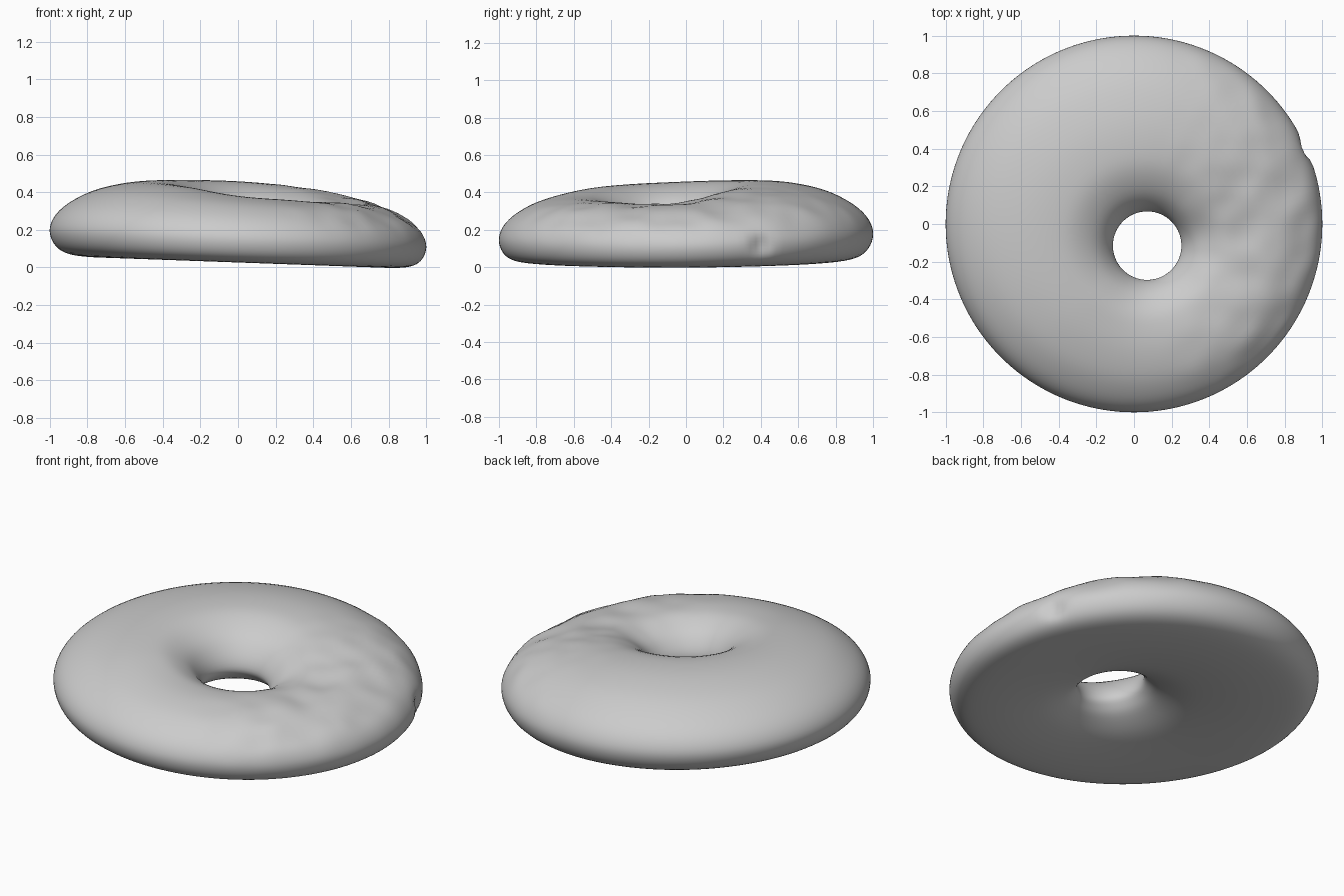
import bpy, bmesh, math
from mathutils import Vector, noise

cube = bpy.data.objects.get("Cube")
if cube:
    bpy.data.objects.remove(cube)

AROUND, SECTION = 160, 72

# Cross-section: (distance from hole to rim, height from base to crest)
PROFILE = [(0, .45), (.03, .63), (.11, .82), (.24, .96), (.38, 1), (.55, .98),
           (.73, .89), (.87, .74), (.96, .57), (1, .38), (.985, .2), (.93, .07),
           (.83, .01), (.65, 0), (.45, .03), (.25, .1), (.1, .22), (.03, .33)]
# Crest height every 45 degrees, counterclockwise from the +x side
CREST = [.34, .41, .455, .465, .455, .43, .375, .35]


def loop_spline(points, f):
    """Smooth closed curve through points, f from 0 to 1."""
    n = len(points)
    i, s = int(f * n), f * n % 1
    a, b, c, d = (points[(i + k) % n] for k in (-1, 0, 1, 2))
    return b + (c - a) * (s / 2) + (a * 2 - b * 5 + c * 4 - d) * (s * s / 2) \
        + (b * 3 - a - c * 3 + d) * (s ** 3 / 2)


def bump(p, centre, radius):
    return math.exp(-((p - Vector(centre)).length / radius) ** 2)


def surface_point(around, section):
    angle = around * math.tau
    way = Vector((math.cos(angle), math.sin(angle), 0))
    t, h = loop_spline([Vector(p) for p in PROFILE], section)
    hole = Vector((.07, -.115, 0)) + way * .182
    p = hole.lerp(way, t)
    # The ring leans gently toward +x and its crest sags there
    base = .036 * (.75 - p.x) + .008 * max(0, p.y)
    p.z = base + h * (loop_spline(CREST, around) - base)
    # Uneven crust on the +x side
    rough = max(0, min(1, (p.x - .15) * 2)) * max(0, min(1, (p.z - .08) * 6))
    p.z += .014 * rough * noise.noise(p * 7)
    # Small nick in the rim
    p -= way * .035 * bump(p, (.9, .4, .12), .05)
    return p


# Ring body
bm = bmesh.new()
grid = [[bm.verts.new(surface_point(i / AROUND, j / SECTION))
         for j in range(SECTION)] for i in range(AROUND)]
for i in range(AROUND):
    for j in range(SECTION):
        k, m = (i + 1) % AROUND, (j + 1) % SECTION
        bm.faces.new((grid[i][j], grid[i][m], grid[k][m], grid[k][j]))
bmesh.ops.recalc_face_normals(bm, faces=bm.faces)
mesh = bpy.data.meshes.new("bagel")
bm.to_mesh(mesh)
bm.free()
bagel = bpy.data.objects.new("bagel", mesh)
bpy.context.collection.objects.link(bagel)

# Plain crust colour
crust = bpy.data.materials.new("light grey crust")
crust.use_nodes = True
crust.diffuse_color = (.6, .6, .6, 1)
crust.node_tree.nodes["Principled BSDF"].inputs["Base Color"].default_value = (.6, .6, .6, 1)
mesh.materials.append(crust)

bpy.context.view_layer.objects.active = bagel
bagel.select_set(True)
bpy.ops.object.shade_smooth_by_angle(angle=math.radians(50))
